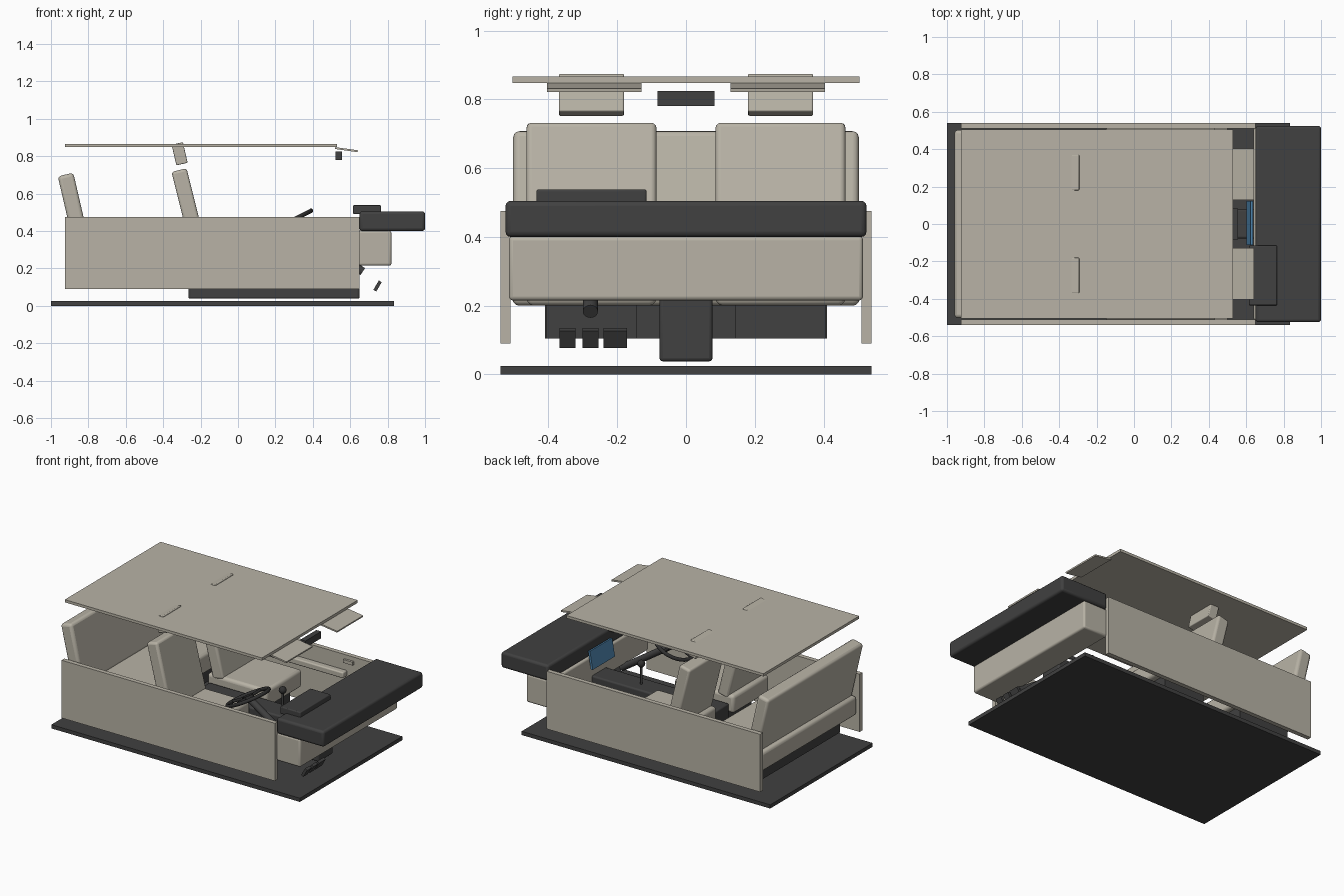
import bpy
from math import radians, cos, sin, pi
from mathutils import Vector

cube = bpy.data.objects.get("Cube")
if cube:
    bpy.data.objects.remove(cube, do_unlink=True)


def material(name, rgb):
    m = bpy.data.materials.new(name)
    m.use_nodes = True
    m.diffuse_color = (*rgb, 1)
    m.node_tree.nodes["Principled BSDF"].inputs["Base Color"].default_value = (*rgb, 1)
    return m


beige = material("beige_trim", (0.48, 0.45, 0.38))
dark = material("dark_grey", (0.052, 0.052, 0.052))
black = material("black_plastic", (0.03, 0.03, 0.03))
blue = material("screen_blue", (0.08, 0.25, 0.45))


def finish(name, mat):
    ob = bpy.context.object
    ob.name = name
    ob.data.materials.append(mat)
    return ob


def block(name, mat, center, size, tilt=0, bevel=0):
    """Box given by centre and size, leaning about the y axis."""
    bpy.ops.mesh.primitive_cube_add(size=1, location=center)
    ob = finish(name, mat)
    ob.scale = size
    bpy.ops.object.transform_apply(location=False, rotation=False, scale=True)
    ob.rotation_euler.y = radians(tilt)
    if bevel:
        mod = ob.modifiers.new("soft_edges", "BEVEL")
        mod.width = bevel
        mod.segments = 3
        bpy.ops.object.shade_smooth_by_angle(angle=radians(35))
    return ob


def span(name, mat, x, y, z, bevel=0):
    """Upright box given by its limits on each axis."""
    limits = (x, y, z)
    return block(name, mat, [(a + b) / 2 for a, b in limits],
                 [b - a for a, b in limits], 0, bevel)


def rod(name, mat, start, end, radius):
    a, b = Vector(start), Vector(end)
    bpy.ops.mesh.primitive_cylinder_add(vertices=20, radius=radius,
                                        depth=(b - a).length, location=(a + b) / 2)
    ob = finish(name, mat)
    ob.rotation_euler = (b - a).to_track_quat("Z", "Y").to_euler()
    bpy.ops.object.shade_smooth_by_angle(angle=radians(35))
    return ob


# Floor, roof and centre tunnel
span("floor", dark, (-1, 0.835), (-0.54, 0.54), (0, 0.025))
span("roof_lining", beige, (-0.925, 0.53), (-0.505, 0.505), (0.848, 0.866))
span("center_console", dark, (-0.265, 0.65), (-0.077, 0.077), (0.038, 0.27), 0.01)

# Dashboard
span("dashboard_top", dark, (0.65, 1), (-0.525, 0.525), (0.4, 0.505), 0.015)
span("dashboard_lower", beige, (0.64, 0.82), (-0.515, 0.515), (0.215, 0.402), 0.012)
span("instrument_hood", dark, (0.615, 0.765), (-0.435, -0.115), (0.49, 0.538), 0.006)
block("center_screen", blue, (0.62, 0.005, 0.395), (0.014, 0.235, 0.12), 10)

# Rear bench
span("rear_base", dark, (-0.85, -0.48), (-0.41, 0.41), (0.105, 0.205))
span("rear_cushion", beige, (-0.91, -0.44), (-0.505, 0.505), (0.2, 0.33), 0.02)
block("rear_backrest", beige, (-0.877, 0, 0.507), (0.085, 1.005, 0.4), -13, 0.018)

# Paired parts on both sides
for side, s in (("left", 1), ("right", -1)):
    span(side + "_door_panel", beige, (-0.925, 0.65), sorted((s * 0.51, s * 0.54)), (0.09, 0.475))
    span(side + "_armrest", beige, (-0.15, 0.45), sorted((s * 0.465, s * 0.511)), (0.335, 0.375), 0.008)
    span(side + "_door_handle", beige, (0.43, 0.5), sorted((s * 0.495, s * 0.511)), (0.425, 0.447))
    span(side + "_seat_base", dark, (-0.2, 0.1), sorted((s * 0.143, s * 0.407)), (0.105, 0.205))
    span(side + "_seat_cushion", beige, (-0.29, 0.15), sorted((s * 0.087, s * 0.463)), (0.2, 0.32), 0.02)
    block(side + "_seat_back", beige, (-0.262, s * 0.275, 0.512), (0.083, 0.378, 0.44), -14, 0.015)
    block(side + "_headrest", beige, (-0.312, s * 0.275, 0.813), (0.062, 0.19, 0.113), -13, 0.005)
    block(side + "_sun_visor", beige, (0.58, s * 0.267, 0.835), (0.122, 0.275, 0.01), 8)

# Mirror
span("rear_mirror", dark, (0.52, 0.556), (-0.083, 0.083), (0.78, 0.825))

# Steering column and wheel
hub = Vector((0.27, -0.278, 0.447))
rod("steering_column", dark, hub, (0.667, -0.278, 0.183), 0.022)
tilt = radians(27)
bpy.ops.mesh.primitive_torus_add(major_radius=0.135, minor_radius=0.012,
                                 major_segments=40, minor_segments=10,
                                 location=hub, rotation=(0, -tilt, 0))
finish("steering_wheel_rim", black)
bpy.ops.object.shade_smooth_by_angle(angle=radians(40))
axis = Vector((-sin(tilt), 0, cos(tilt)))
rod("steering_wheel_hub", black, hub - axis * 0.012, hub + axis * 0.012, 0.035)
for i, angle in enumerate((pi / 2, -pi / 2, pi)):
    out = Vector((cos(angle) * cos(tilt), sin(angle), cos(angle) * sin(tilt)))
    rod("steering_wheel_spoke_%d" % (i + 1), black, hub, hub + out * 0.135, 0.009)

# Gear lever
rod("gear_lever", dark, (0.33, 0, 0.26), (0.33, 0, 0.4), 0.007)
bpy.ops.mesh.primitive_uv_sphere_add(segments=20, ring_count=12, radius=0.024, location=(0.33, 0, 0.405))
finish("gear_knob", black)
bpy.ops.object.shade_smooth()

# Pedals
for name, y, width in (("clutch", -0.345, 0.046), ("brake", -0.278, 0.046), ("throttle", -0.206, 0.068)):
    block(name + "_pedal", dark, (0.746, y, 0.106), (0.018, width, 0.058), 30)
